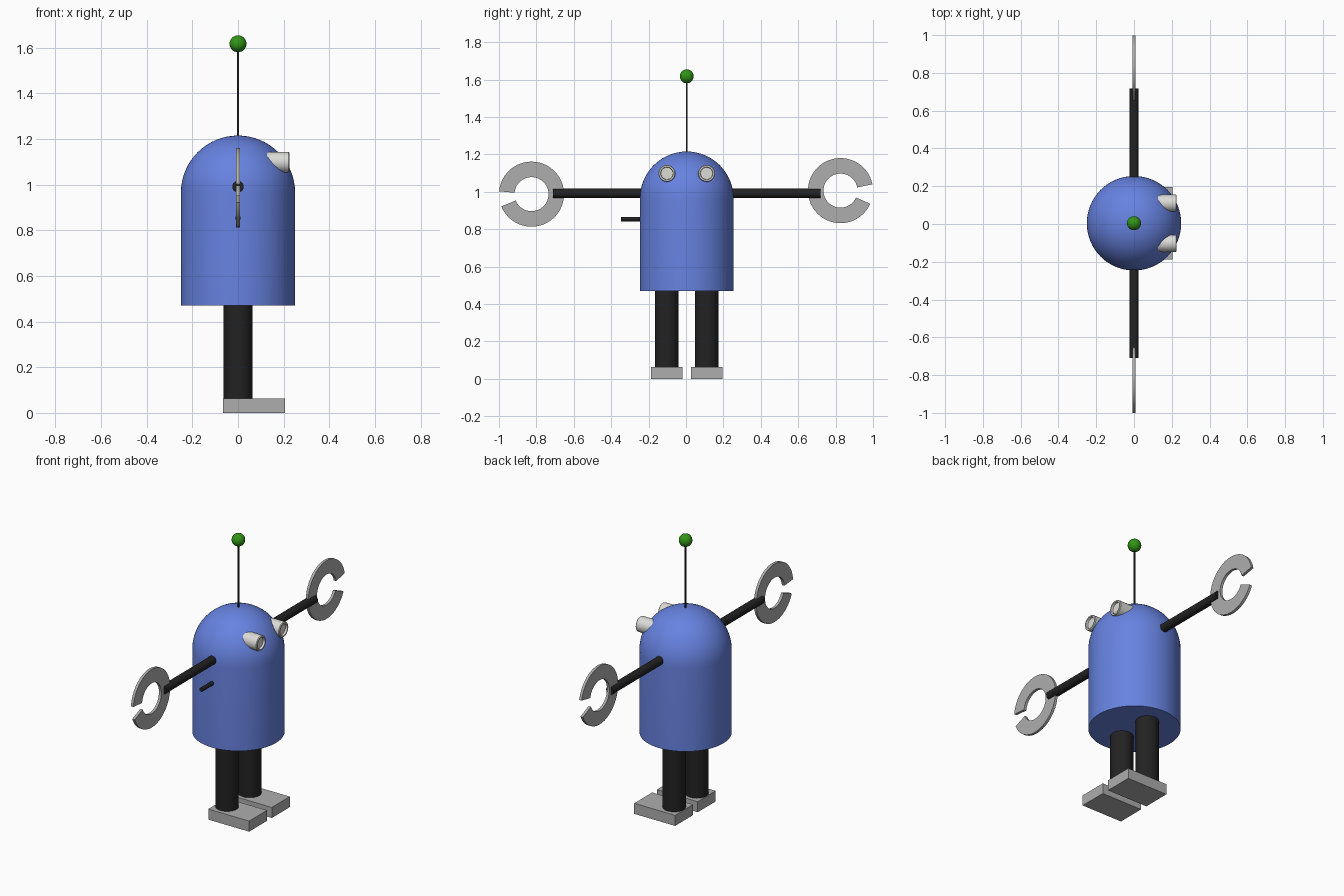
import bpy, bmesh, math
from mathutils import Vector, Matrix

if "Cube" in bpy.data.objects:
    bpy.data.objects.remove(bpy.data.objects["Cube"])

Y0 = 0.004  # body axis offset


def mat(name, r, g, b):
    m = bpy.data.materials.new(name)
    m.diffuse_color = (r, g, b, 1)
    m.use_nodes = True
    m.node_tree.nodes["Principled BSDF"].inputs["Base Color"].default_value = m.diffuse_color
    return m


BLUE = mat("body blue", 0.135, 0.225, 0.75)
BLACK = mat("limb black", 0.016, 0.016, 0.016)
GREY = mat("metal grey", 0.42, 0.42, 0.42)
WHITE = mat("eye white", 0.71, 0.71, 0.68)
GREEN = mat("bulb green", 0.03, 0.30, 0.008)


def finish(name, bm, material, smooth=True):
    bmesh.ops.recalc_face_normals(bm, faces=bm.faces)
    me = bpy.data.meshes.new(name)
    bm.to_mesh(me)
    bm.free()
    ob = bpy.data.objects.new(name, me)
    bpy.context.collection.objects.link(ob)
    me.materials.append(material)
    if smooth:
        bpy.ops.object.select_all(action='DESELECT')
        ob.select_set(True)
        bpy.context.view_layer.objects.active = ob
        bpy.ops.object.shade_smooth_by_angle(angle=math.radians(35))
    return ob


def lathe(name, profile, material, origin, axis=(0, 0, 1), steps=48):
    """Revolve (radius, height) points around an axis through origin."""
    bm = bmesh.new()
    vs = [bm.verts.new((r, 0, h)) for r, h in profile]
    es = [bm.edges.new(p) for p in zip(vs, vs[1:])]
    bmesh.ops.spin(bm, geom=vs + es, cent=(0, 0, 0), axis=(0, 0, 1),
                   angle=2 * math.pi, steps=steps)
    bmesh.ops.remove_doubles(bm, verts=bm.verts, dist=1e-5)
    rot = Vector((0, 0, 1)).rotation_difference(Vector(axis)).to_matrix().to_4x4()
    bm.transform(Matrix.Translation(origin) @ rot)
    return finish(name, bm, material)


def rod(name, start, end, radius, material, steps=32):
    a, b = Vector(start), Vector(end)
    length = (b - a).length
    return lathe(name, [(0, 0), (radius, 0), (radius, length), (0, length)],
                 material, a, (b - a).normalized(), steps)


def box(name, lo, hi, material):
    lo, hi = Vector(lo), Vector(hi)
    bm = bmesh.new()
    bmesh.ops.create_cube(bm, size=1)
    bmesh.ops.scale(bm, vec=hi - lo, verts=bm.verts)
    bmesh.ops.translate(bm, vec=(lo + hi) / 2, verts=bm.verts)
    return finish(name, bm, material, False)


def claw(name, y, z, start, end, outer=0.174, inner=0.091, half=0.008, n=44):
    """Open flat ring in the y-z plane; angles in degrees from +y."""
    bm = bmesh.new()
    rows = []
    for i in range(n + 1):
        a = math.radians(start + (end - start) * i / n)
        rows.append([bm.verts.new((x, y + r * math.cos(a), z + r * math.sin(a)))
                     for r, x in ((inner, -half), (outer, -half),
                                  (outer, half), (inner, half))])
    for p, q in zip(rows, rows[1:]):
        for k in range(4):
            j = (k + 1) % 4
            bm.faces.new((p[k], p[j], q[j], q[k]))
    bm.faces.new(rows[0])
    bm.faces.new(rows[-1])
    return finish(name, bm, GREY)


# Body: cylinder with a hemispherical top
dome = [(0.25 * math.cos(math.pi / 2 * i / 16),
         0.965 + 0.25 * math.sin(math.pi / 2 * i / 16)) for i in range(16)]
lathe("body", [(0, 0.47), (0.25, 0.47)] + dome + [(0, 1.215)], BLUE,
      (0, Y0, 0), steps=64)

# Antenna and bulb
rod("antenna", (0, Y0, 1.19), (0, Y0, 1.60), 0.005, BLACK, 16)
bulb = [(0.037 * math.sin(math.pi * i / 16), -0.037 * math.cos(math.pi * i / 16))
        for i in range(17)]
lathe("antenna_bulb", bulb, GREEN, (0, Y0, 1.617), steps=32)

for side, label in ((-1, "right"), (1, "left")):
    # Legs and feet
    y = Y0 + side * 0.107
    rod(label + "_leg", (0, y, 0.05), (0, y, 0.48), 0.063, BLACK)
    box(label + "_foot", (-0.065, y - 0.085, 0), (0.205, y + 0.085, 0.063), GREY)
    # Arms
    rod(label + "_arm", (0, Y0 + side * 0.2, 0.991),
        (0, Y0 + side * 0.714, 0.991), 0.025, BLACK)
    # Eyes: forward tubes with a recessed lens
    lathe(label + "_eye",
          [(0, 0), (0.045, 0), (0.045, 0.122), (0.042, 0.126),
           (0.034, 0.126), (0.032, 0.114), (0, 0.114)],
          WHITE, (0.1, Y0 + side * 0.106, 1.098), (1, 0, 0), 32)

# Claws, each open outward
claw("right_claw", -0.826, 0.987, -158, 175)
claw("left_claw", 0.826, 1.006, 11, 336)

# Small peg on the right side of the body
rod("side_peg", (0, -0.2, 0.854), (0, -0.347, 0.854), 0.012, BLACK, 16)
